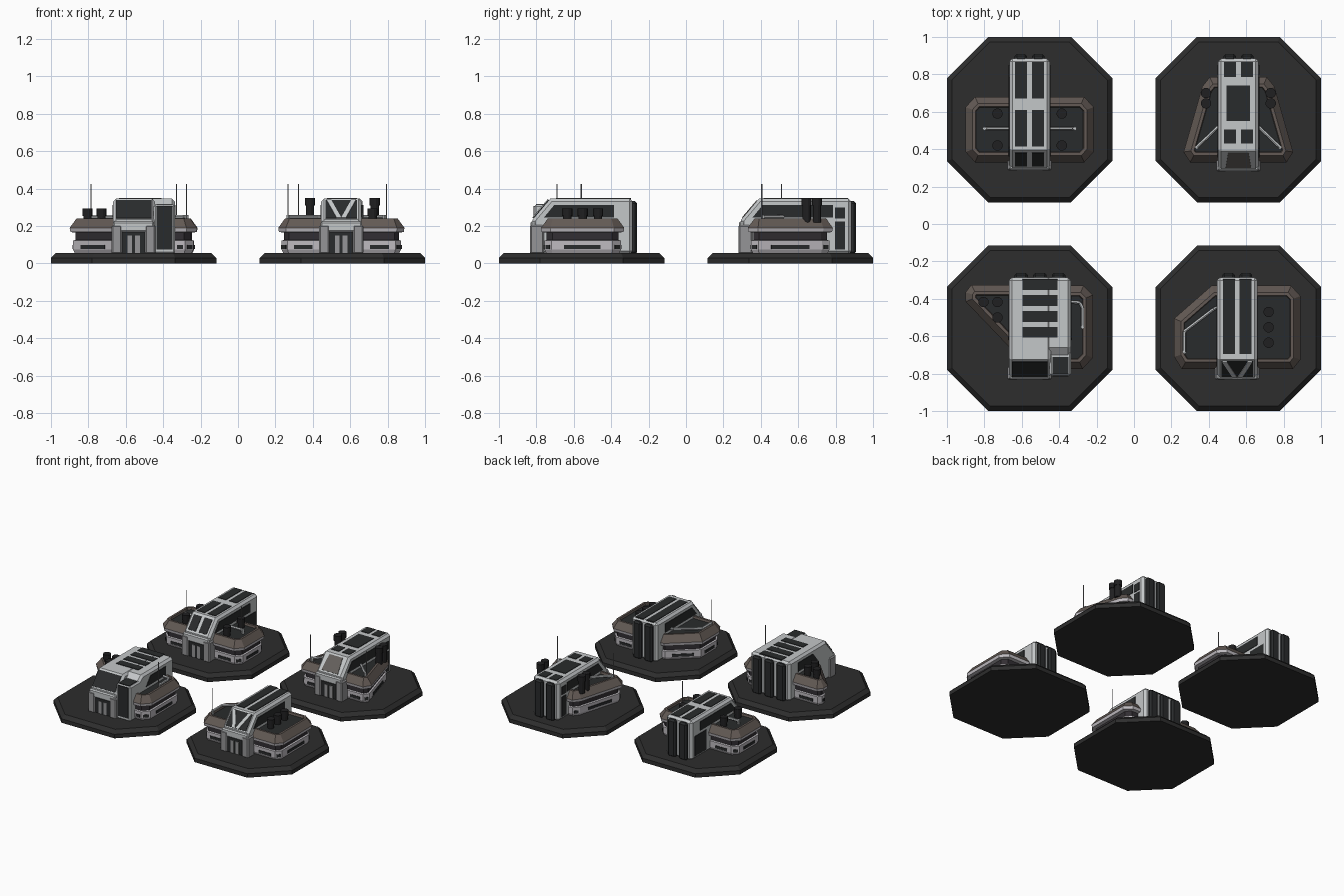
import bpy, bmesh, math
from mathutils import Vector as V

if "Cube" in bpy.data.objects:
    bpy.data.objects.remove(bpy.data.objects["Cube"])

def mat(name, r, g, b):
    m = bpy.data.materials.new(name)
    m.diffuse_color = (r, g, b, 1)
    m.use_nodes = True
    m.node_tree.nodes["Principled BSDF"].inputs["Base Color"].default_value = m.diffuse_color
    return m

BASE = mat("base charcoal", .026, .026, .026)
LIGHT = mat("hull light grey", .55, .57, .58)
WALL = mat("wall pale grey", .52, .50, .53)
MID = mat("trim mid grey", .30, .30, .31)
BROWN = mat("roof brown", .125, .102, .09)
GLASS = mat("panel dark", .022, .024, .025)
BAND = mat("band dark", .032, .028, .033)
BLACK = mat("stack black", .014, .014, .015)
TAUPE = mat("window taupe", .13, .12, .11)

def finish(name, bm, mats, bevel=0):
    bmesh.ops.recalc_face_normals(bm, faces=bm.faces)
    me = bpy.data.meshes.new(name)
    bm.to_mesh(me)
    bm.free()
    for m in mats:
        me.materials.append(m)
    ob = bpy.data.objects.new(name, me)
    bpy.context.collection.objects.link(ob)
    if bevel:
        md = ob.modifiers.new("bevel", 'BEVEL')
        md.width, md.segments = bevel, 1
        md.limit_method, md.angle_limit = 'ANGLE', math.radians(50)
    return ob

def loft(name, rings, mats, idx=None, bevel=0):
    """Stack of equal-length point rings, closed at both ends."""
    bm = bmesh.new()
    vs = [[bm.verts.new(p) for p in r] for r in rings]
    n = len(rings[0])
    for k in range(len(vs) - 1):
        for i in range(n):
            j = (i + 1) % n
            f = bm.faces.new((vs[k][i], vs[k][j], vs[k + 1][j], vs[k + 1][i]))
            f.material_index = idx[k] if idx else 0
    bm.faces.new(vs[0])
    bm.faces.new(vs[-1]).material_index = idx[-1] if idx else 0
    return finish(name, bm, mats, bevel)

def box(name, m, x0, x1, y0, y1, z0, z1, bevel=0):
    ring = [(x0, y0), (x1, y0), (x1, y1), (x0, y1)]
    return loft(name, [[(x, y, z) for x, y in ring] for z in (z0, z1)], [m], None, bevel)

def panel(name, m, pts, t=.008):
    """Thin plate centred on a flat polygon."""
    p = [V(q) for q in pts]
    n = (p[1] - p[0]).cross(p[2] - p[0]).normalized() * t / 2
    return loft(name, [[q - n for q in p], [q + n for q in p]], [m])

def rod(name, m, a, b, r, sides=6):
    a, b = V(a), V(b)
    d = (b - a).normalized()
    u = d.orthogonal().normalized()
    w = d.cross(u)
    ring = [(u * math.cos(t) + w * math.sin(t)) * r
            for t in (math.tau * i / sides for i in range(sides))]
    return loft(name, [[a + c for c in ring], [b + c for c in ring]], [m])

def inset(poly, d):
    """Move every edge of a counter-clockwise convex outline inward by d."""
    out, n = [], len(poly)
    for i in range(n):
        a, b, c = V(poly[i - 1]), V(poly[i]), V(poly[(i + 1) % n])
        e, f = (b - a).normalized(), (c - b).normalized()
        n1, n2 = V((-e.y, e.x)), V((-f.y, f.x))
        out.append(b + (n1 + n2) * d / (1 + n1.dot(n2)))
    return out

def wing(poly, x0, x1):
    area = sum(poly[i - 1][0] * q[1] - q[0] * poly[i - 1][1] for i, q in enumerate(poly))
    if area < 0:
        poly = poly[::-1]
    prof = [(.03, .05), (.018, .075), (.018, .122), (.03, .125), (.03, .165), (.004, .168),
            (0, .19), (.036, .24), (.052, .24), (.056, .225)]
    rings = [[(p.x, p.y, z) for p in inset(poly, d)] for d, z in prof]
    loft("wing", rings, [WALL, BAND, BROWN, GLASS], [0, 0, 0, 1, 0, 0, 2, 2, 2, 3])
    # slot windows low on each visible wall
    pts = inset(poly, .018)
    for i, q in enumerate(pts):
        p = pts[i - 1]
        vis = [p.lerp(q, k / 40) for k in range(41)]
        vis = [v for v in vis if not x0 < v.x < x1]
        if len(vis) < 3 or (vis[-1] - vis[0]).length < .035:
            continue
        a, b = vis[0].lerp(vis[-1], .2), vis[0].lerp(vis[-1], .8)
        panel("slot_window", GLASS, [(a.x, a.y, .078), (b.x, b.y, .078),
                                     (b.x, b.y, .098), (a.x, a.y, .098)])

TOP = .347
def prism(x0, x1, prof):
    loft("tower", [[(x, y, z) for y, z in prof] for x in (x0, x1)], [LIGHT], None, .016)

def tower(x0, x1, F, K, door_x, bumps, side_from=.06):
    """Hull with slanted nose, portal, side glazing and rear columns."""
    f = F + .015
    if x1 - x0 < .3:
        prism(x0, x1, [(f, .05), (f, .235), (f + .095, TOP), (K, TOP), (K, .05)])
    # doorway with columns and lintel
    box("door_recess", GLASS, door_x - .064, door_x + .064, f - .004, f + .01, .055, .175)
    for s in (-1, 1):
        a, b = sorted((door_x + s * .062, door_x + s * .118))
        box("door_column", MID, a, b, F, f + .06, .05, .205, .008)
        a, b = sorted((door_x + s * .008, door_x + s * .034))
        box("door_leaf", MID, a, b, f - .008, f, .055, .15)
    box("door_lintel", LIGHT, door_x - .11, door_x + .11, F + .003, f + .02, .168, .225, .008)
    # side glazing
    for x, s in ((x0, side_from if x0 < -.6 and x1 > -.4 else .06), (x1, side_from)):
        panel("side_window", GLASS, [(x, f + s, .245), (x, f + s + .055, .312),
                                     (x, K - .1, .312), (x, K - .1, .245)])
    # rear columns
    step = (x1 - x0 - .03) / bumps
    for i in range(bumps):
        c = x0 + .015 + step * (i + .5)
        box("rear_column", GLASS, c - step * .36, c + step * .36, K - .02, K + .024, .05, .333, .012)

def roof_panels(xs, ys):
    for x0, x1 in xs:
        for y0, y1 in ys:
            panel("roof_panel", GLASS, [(x0, y0, TOP), (x1, y0, TOP), (x1, y1, TOP), (x0, y1, TOP)])

def nose(name, m, F, quad, t=.008):
    """Plate on the slanted nose; quad holds (x, fraction up the slant)."""
    f = F + .015
    panel(name, m, [(x, f + .095 * k, .235 + .112 * k) for x, k in quad], t)

def rect(x0, x1, a=.1, b=.87):
    return [(x0, a), (x1, a), (x1, b), (x0, b)]

def mirror(pts, c):
    return [(2 * c - p[0],) + tuple(p[1:]) for p in pts]

def stacks(pts, top):
    for x, y in pts:
        rod("stack", BLACK, (x, y, .22), (x, y, top - .03), .023, 12)
        rod("stack_cap", BLACK, (x, y, top - .04), (x, y, top), .028, 12)

def pipe(pts, z=.25):
    for a, b in zip(pts, pts[1:]):
        rod("pipe", LIGHT, (*a, z), (*b, z), .009)
    rod("pipe_foot", LIGHT, (*pts[-1], .22), (*pts[-1], z + .008), .01)

def antenna(x, y):
    rod("antenna", MID, (x, y, .22), (x, y, .425), .003)

# octagonal bases
for cx in (-.558, .558):
    for cy in (-.558, .558):
        h, s = .442, .222
        o = [(s, -h), (h, -s), (h, s), (s, h), (-s, h), (-h, s), (-h, -s), (-s, -h)]
        loft("base", [[(cx + p[0], cy + p[1], z) for p in inset(o, d)]
                      for d, z in ((0, 0), (0, .03), (.026, .056))], [BASE])

# building A, back left: symmetric block wings
c = -.558
wa = [(-.90, .385), (-.85, .33), (c, .33), (c, .68), (-.85, .68), (-.90, .625)]
for w in (wa, mirror(wa, c)):
    wing(w, c - .115, c + .115)
tower(c - .108, c + .108, .285, .885, c, 2)
cols = [(c - .077, c - .013), (c + .013, c + .077)]
roof_panels(cols, [(.415, .61), (.67, .865)])
for a, b in cols:
    nose("nose_window", GLASS, .285, rect(a, b))
pa, sa = [(c - .10, .51), (-.80, .51)], [(-.73, .59), (-.73, .42)]
for f in (lambda p: p, lambda p: mirror(p, c)):
    pipe(f(pa)); stacks(f(sa), .295); antenna(*f([(-.787, .51)])[0])
for x in (c - .108, c + .108):
    for z0, z1 in ((.075, .225),):
        panel("side_panel", GLASS, [(x, .71, z0), (x, .85, z0), (x, .85, z1), (x, .71, z1)])

# building B, back right: tapered wings
c = .558
wb = [(.265, .385), (.30, .33), (c, .33), (c, .785), (.405, .785), (.365, .735)]
for w in (wb, mirror(wb, c)):
    wing(w, c - .115, c + .115)
tower(c - .108, c + .108, .28, .885, c, 2)
cols = [(c - .077, c - .013), (c + .013, c + .077)]
roof_panels(cols, [(.43, .505), (.785, .865)])
roof_panels([(c - .063, c + .063)], [(.55, .74)])
nose("nose_window", TAUPE, .28, [(c - .068, .08), (c + .068, .08), (c + .055, .9), (c - .055, .9)])
pb, sb = [(.45, .52), (.335, .41)], [(.385, .70), (.385, .645)]
for f in (lambda p: p, lambda p: mirror(p, c)):
    pipe(f(pb)); stacks(f(sb), .35); antenna(*f([(.323, .405)])[0])
for x in (c - .108, c + .108):
    for z0, z1 in ((.075, .225), (.24, .30)):
        panel("side_panel", GLASS, [(x, .797, z0), (x, .85, z0), (x, .85, z1), (x, .797, z1)])

# building C, front left: wide hull, triangular wing, corner pillar
x0, x1, F, K = -.668, -.338, -.835, -.285
wing([(-.90, -.365), (-.90, -.415), (-.55, -.78), (-.50, -.78), (-.50, -.325), (-.87, -.325)], x0, x1)
wing([(-.50, -.33), (-.27, -.33), (-.22, -.38), (-.22, -.715), (-.275, -.775), (-.50, -.775)], x0, x1)
f = F + .015
prism(x0, -.445, [(f, .05), (f, .235), (f + .095, TOP), (K, TOP), (K, .05)])
prism(-.47, x1, [(-.72, .05), (-.72, .30), (-.66, TOP), (K, TOP), (K, .05)])
tower(x0, x1, F, K, -.558, 3, .2)
box("corner_pillar", LIGHT, -.452, -.336, -.812, -.68, .05, .315, .01)
panel("pillar_window", GLASS, [(-.437, -.812, .075), (-.35, -.812, .075), (-.35, -.812, .307), (-.437, -.812, .307)])
panel("pillar_top", GLASS, [(-.437, -.803, .315), (-.35, -.803, .315), (-.35, -.71, .315), (-.437, -.71, .315)])
nose("nose_window", GLASS, F, rect(-.652, -.462, .06, .9))
roof_panels([(-.597, -.41)], [(-.353 - .085 * i, -.295 - .085 * i) for i in range(4)])
stacks([(-.805, -.417), (-.73, -.417), (-.73, -.50)], .295)
pipe([(-.35, -.415), (-.29, -.42), (-.275, -.45), (-.275, -.55)])
antenna(-.275, -.56)

# building D, front right: one angled wing, one block wing
c = .552
wing([(.215, -.71), (.255, -.775), (c, -.775), (c, -.33), (.415, -.33), (.215, -.505)], c - .115, c + .115)
wing([(c, -.775), (.85, -.775), (.89, -.725), (.89, -.385), (.84, -.33), (c, -.33)], c - .115, c + .115)
tower(c - .108, c + .108, F, K, c, 2)
roof_panels([(c - .077, c - .013), (c + .013, c + .077)], [(-.695, -.295)])
nose("nose_window", GLASS, F, rect(c - .085, c + .085, .06, .92))
for s in (-1, 1):
    nose("nose_brace", LIGHT, F, [(c, .05), (c + s * .025, .05), (c + s * .08, .92), (c + s * .055, .92)], .018)
stacks([(.72, -.47), (.72, -.552), (.72, -.635)], .295)
pipe([(.46, -.44), (.425, -.455), (.268, -.575), (.268, -.685)])
antenna(.267, -.69)
